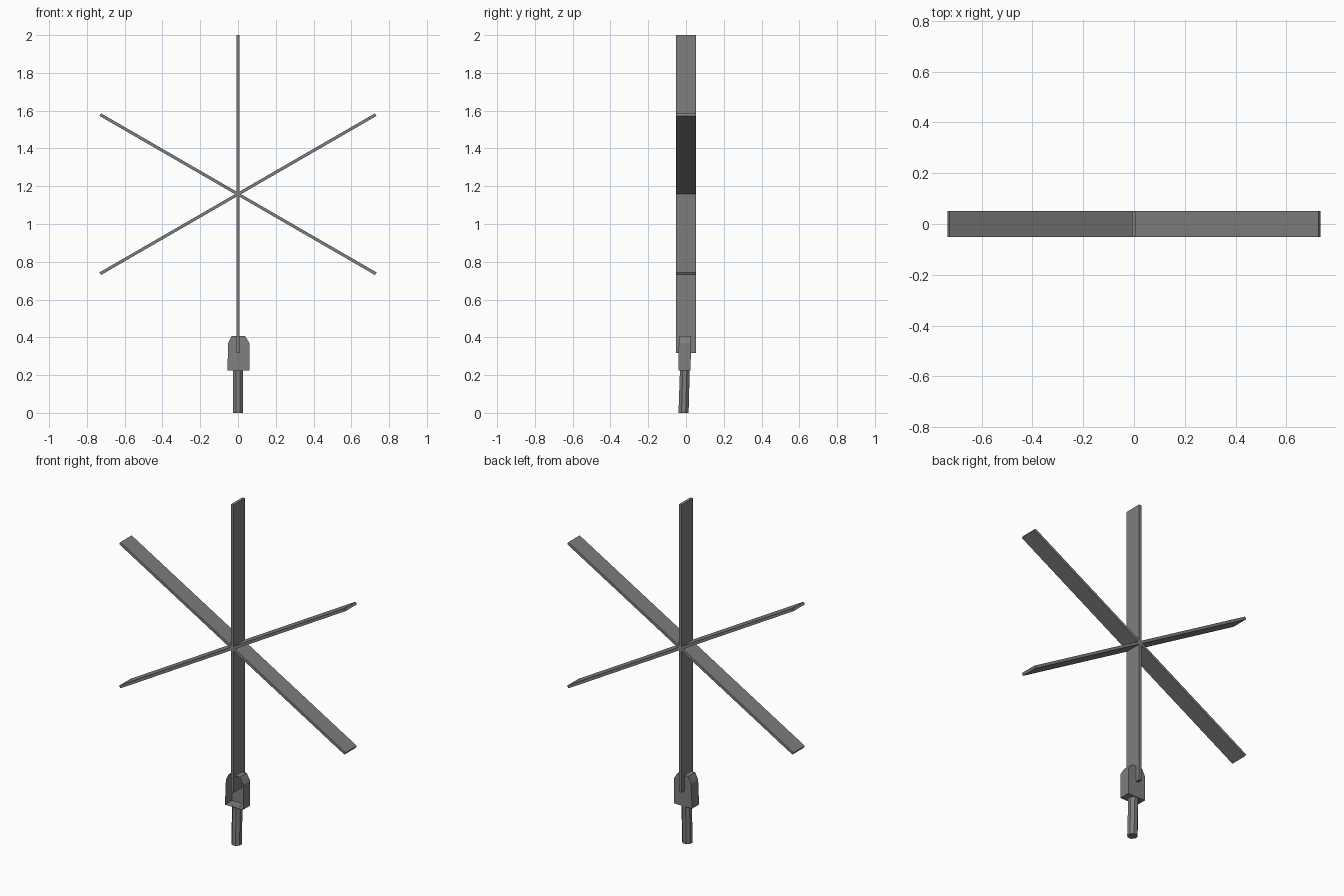
import bpy, bmesh, math
from mathutils import Matrix, Vector

if "Cube" in bpy.data.objects:
    bpy.data.objects.remove(bpy.data.objects["Cube"])

grey = bpy.data.materials.new("mid grey")
grey.diffuse_color = (0.21, 0.21, 0.21, 1)
grey.use_nodes = True
grey.node_tree.nodes["Principled BSDF"].inputs["Base Color"].default_value = grey.diffuse_color


def make(name, bm):
    mesh = bpy.data.meshes.new(name)
    bm.to_mesh(mesh)
    bm.free()
    mesh.materials.append(grey)
    ob = bpy.data.objects.new(name, mesh)
    bpy.context.collection.objects.link(ob)
    return ob


# Three flat bars crossing at the centre give six blades
CENTRE_Z, LENGTH, WIDTH, THICK = 1.158, 1.684, 0.104, 0.016
for i in range(3):
    bm = bmesh.new()
    bmesh.ops.create_cube(bm, size=1)
    bmesh.ops.scale(bm, vec=(THICK, WIDTH, LENGTH), verts=bm.verts)
    bmesh.ops.rotate(bm, matrix=Matrix.Rotation(math.radians(60 * i), 3, 'Y'), verts=bm.verts)
    bmesh.ops.translate(bm, vec=(0, 0, CENTRE_Z), verts=bm.verts)
    make(f"blade_bar_{i + 1}", bm)

# Socket: chamfered shell, open at the front, holding the lowest blade
profile = [(-0.056, 0.224), (0.06, 0.224), (0.06, 0.37),
           (0.037, 0.408), (-0.033, 0.408), (-0.052, 0.37)]
bm = bmesh.new()
front, back = [], []
for x, z in profile:
    lean = (z - 0.224) * 0.02
    front.append(bm.verts.new((x, -0.041 + lean, z)))
    back.append(bm.verts.new((x, 0.024 + lean, z)))
n = len(profile)
for i in range(n):
    j = (i + 1) % n
    bm.faces.new((front[i], front[j], back[j], back[i]))
bm.faces.new(back[::-1])
bmesh.ops.recalc_face_normals(bm, faces=bm.faces)
make("socket", bm)

# Handle: eight-sided rod with a slight backward lean
bm = bmesh.new()
bmesh.ops.create_cone(bm, cap_ends=True, segments=8, radius1=0.029, radius2=0.028, depth=0.225)
bmesh.ops.rotate(bm, matrix=Matrix.Rotation(math.radians(22.5), 3, 'Z'), verts=bm.verts)
for v in bm.verts:
    v.co.z += 0.1125
    v.co.y += -0.013 + v.co.z * 0.03
make("handle", bm)
